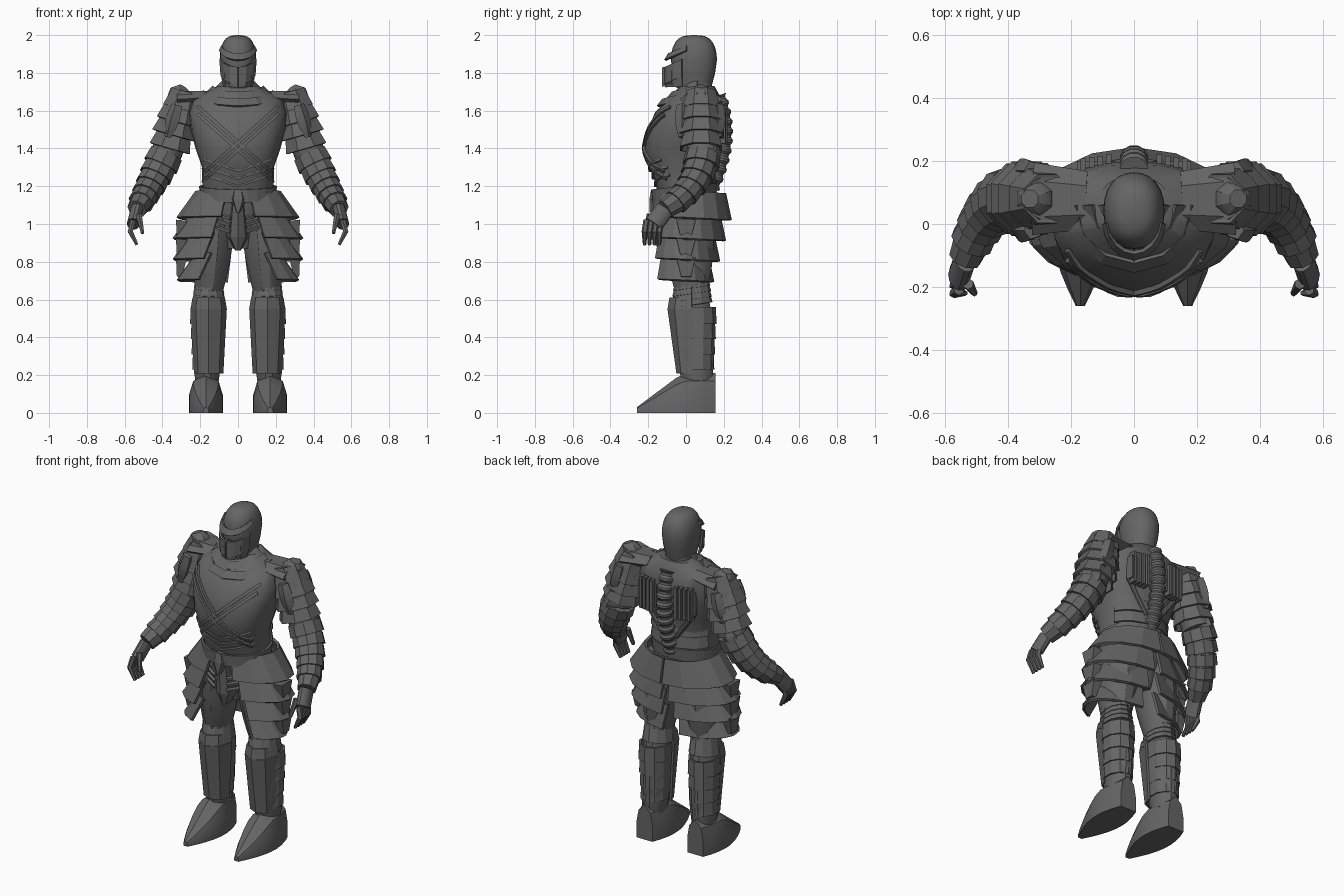
import bpy, bmesh, math
from math import sin, cos, pi, radians
from mathutils import Vector

default_cube = bpy.data.objects.get("Cube")
if default_cube:
    bpy.data.objects.remove(default_cube)

GREY = (.13, .13, .13, 1)
steel = bpy.data.materials.new("dark_steel")
steel.use_nodes = True
steel.diffuse_color = GREY
steel.node_tree.nodes["Principled BSDF"].inputs["Base Color"].default_value = GREY


def finish(name, bm, mirror=False, thick=0, smooth=True):
    bmesh.ops.recalc_face_normals(bm, faces=bm.faces)
    mesh = bpy.data.meshes.new(name)
    bm.to_mesh(mesh)
    bm.free()
    mesh.materials.append(steel)
    if smooth:
        for face in mesh.polygons:
            face.use_smooth = True
        mesh.set_sharp_from_angle(angle=radians(30))
    obj = bpy.data.objects.new(name, mesh)
    bpy.context.collection.objects.link(obj)
    if thick:
        solid = obj.modifiers.new("thickness", "SOLIDIFY")
        solid.thickness, solid.offset = thick, 0
    if mirror:
        obj.modifiers.new("mirror", "MIRROR").use_mirror_merge = False


def skin(name, rings, closed=True, caps=True, **look):
    """Bridge equal-length rings of points into a surface."""
    bm = bmesh.new()
    loops = [[bm.verts.new(point) for point in ring] for ring in rings]
    count = len(loops[0])
    for low, high in zip(loops, loops[1:]):
        for i in range(count if closed else count - 1):
            j = (i + 1) % count
            bm.faces.new((low[i], low[j], high[j], high[i]))
    if closed and caps:
        bm.faces.new(loops[0])
        bm.faces.new(loops[-1])
    finish(name, bm, **look)


def rounded(value, power):
    return math.copysign(abs(value) ** (2 / power), value)


def loft(name, rows, sides=24, power=2.4, **look):
    """Stack of rounded sections, each (half width, front y, back y, z)."""
    rings = []
    for half, front, back, z in rows:
        middle, depth = (front + back) / 2, (back - front) / 2
        angles = [2 * pi * i / sides for i in range(sides)]
        rings.append([(half * rounded(cos(a), power), middle + depth * rounded(sin(a), power), z)
                      for a in angles])
    skin(name, rings, **look)


def plate(name, centre, low, high, arc, steps=8, tilt=0, thick=.012, **look):
    """Curved sheet between two elliptical arcs, each (x radius, y radius, z)."""
    rings = []
    for rx, ry, z in (low, high):
        angles = [radians(arc[0] + (arc[1] - arc[0]) * i / steps) for i in range(steps + 1)]
        rings.append([(centre[0] + rx * cos(a), centre[1] + ry * sin(a), z + tilt * ry * sin(a))
                      for a in angles])
    skin(name, rings, closed=False, thick=thick, smooth=False, **look)


def tube(name, points, radii, sides=12, squash=1, **look):
    """Tube along a path; squash scales its front-to-back depth."""
    rings = []
    for k, point in enumerate(points):
        along = (points[min(k + 1, len(points) - 1)] - points[max(k - 1, 0)]).normalized()
        across = Vector((0, 1, 0)).cross(along).normalized()
        depth = along.cross(across) * squash
        angles = [2 * pi * (i + .5) / sides for i in range(sides)]
        rings.append([point + radii[k] * (across * cos(a) + depth * sin(a)) for a in angles])
    skin(name, rings, **look)


def limb(name, start, end, r_start, r_end, bulge=0, steps=6, **look):
    """Straight tapered tube with an optional swelling in the middle."""
    parts = [i / steps for i in range(steps + 1)]
    tube(name, [start.lerp(end, t) for t in parts],
         [r_start + (r_end - r_start) * t + bulge * sin(pi * t) for t in parts], **look)


def block(name, centre, size, **look):
    bm = bmesh.new()
    bmesh.ops.create_cube(bm, size=1)
    bmesh.ops.scale(bm, vec=size, verts=bm.verts)
    bmesh.ops.translate(bm, vec=centre, verts=bm.verts)
    finish(name, bm, smooth=False, **look)


# Joints of the left side
SHOULDER, ELBOW, BEND = Vector((.3, .08, 1.6)), Vector((.38, .09, 1.37)), Vector((.47, .07, 1.18))
WRIST, KNUCKLE = Vector((.535, -.11, 1.08)), Vector((.555, -.17, 1))
HIP, KNEE, ANKLE = Vector((.12, .01, 1.1)), Vector((.155, .03, .62)), Vector((.165, .06, .15))

# Torso, hips and neck
TORSO = [(.18, -.13, .14, 1.08), (.19, -.165, .15, 1.23), (.19, -.195, .15, 1.3), (.225, -.222, .17, 1.4),
         (.25, -.2, .19, 1.5), (.26, -.165, .2, 1.59), (.24, -.1, .19, 1.66), (.11, -.03, .15, 1.73)]
loft("torso", TORSO)
loft("hips", [(.07, -.08, .1, .87), (.18, -.13, .14, 1.1)])
loft("neck", [(.08, -.02, .14, 1.64), (.07, -.01, .13, 1.8)])


def on_chest(x, z):
    """Point on the front of the torso."""
    for low, high in zip(TORSO, TORSO[1:]):
        if low[-1] <= z <= high[-1]:
            t = (z - low[-1]) / (high[-1] - low[-1])
            half, front, back = (a + (b - a) * t for a, b in zip(low[:3], high[:3]))
            curve = max(0, 1 - abs(x / half) ** 2.4) ** (1 / 2.4)
            return Vector((x, (front + back) / 2 - (back - front) / 2 * curve - .004, z))


def chest_strip(name, start, end, radius):
    steps = 12
    path = [Vector(start).lerp(Vector(end), i / steps) for i in range(steps + 1)]
    tube(name, [on_chest(p.x, p.y) for p in path], [radius] * len(path), sides=4, mirror=True)


# Crossed straps and belly lames
for shift in (-.02, .02):
    chest_strip("cross_strap", (.21, 1.6 + shift), (-.17, 1.26 + shift), .013)
for k in range(3):
    chest_strip("belly_ridge", (.18, 1.26 + .04 * k), (0, 1.2 + .04 * k), .008)
plate("waist_belt", (0, -.01), (.195, .165, 1.13), (.2, .17, 1.2), (0, 360), steps=24, tilt=.1)

# Collar plates and the bridges out to the shoulders
for k in range(3):
    grow, drop = .05 * k, .025 * k
    plate("collar_plate", (0, .06), (.11 + grow, .11 + grow, 1.725 - drop),
          (.08 + grow, .08 + grow, 1.755 - drop), (-180, 0), steps=6, tilt=.25)
limb("shoulder_bridge", Vector((.15, .075, 1.67)), Vector((.32, .08, 1.66)), .04, .05, steps=2,
     sides=6, squash=2.3, smooth=False, mirror=True)

# Helmet: domed core, slanted brow, pointed mask
dome = [radians(15 * i) for i in range(6)]
sections = [(.75, 1.72), (.92, 1.8)] + [(cos(a) ** .6, 1.87 + .13 * sin(a)) for a in dome] + [(.1, 2)]
loft("helmet_core", [(.097 * s, .042 - .122 * s, .042 + .122 * s, z) for s, z in sections], power=2.2)
plate("brow_plate", (0, .02), (.097, .13, 1.925), (.085, .11, 1.95), (-172, -8), tilt=.45)
plate("face_mask", (0, .01), (.075, .113, 1.73), (.09, .12, 1.8), (-165, -15), steps=6, tilt=.05)
plate("cheek_guard", (0, .01), (.09, .12, 1.8), (.097, .118, 1.89), (-165, -15), steps=6, tilt=.5)
plate("mask_ridge", (0, -.02), (.012, .1, 1.73), (.018, .1, 1.83), (-180, 0), steps=2)
for k in range(3):
    base = Vector((.028 + .018 * k, -.1 + .014 * k, 1.74))
    limb("mask_vent", base, base + Vector((.005, 0, .07)), .006, .005, sides=4, mirror=True)

# Ribbed spine column following the back
ribs = 40
tube("spine_column", [Vector((0, .12 + .085 * sin(pi * (.05 + .75 * i / ribs)), 1.19 + .49 * i / ribs))
                      for i in range(ribs + 1)], [.046 if i % 4 < 2 else .036 for i in range(ribs + 1)])

# Slatted back vents with hoses and lower back lames
block("vent_frame", (.12, .175, 1.52), (.12, .05, .14), mirror=True)
for k in range(4):
    block("vent_slat", (.08 + .027 * k, .195 - .004 * k, 1.52), (.018, .05, .19), mirror=True)
limb("back_hose", Vector((.17, .16, 1.46)), Vector((.04, .15, 1.28)), .014, .014, sides=8, mirror=True)
for k in range(3):
    plate("back_lame", (0, 0), (.2, .16, 1.22 + .07 * k), (.19, .15, 1.29 + .07 * k), (20, 160))

# Layered pauldrons wrapped around the upper arm
CREST, RIM = Vector((.275, .08, 1.7)), Vector((.355, .08, 1.42))
limb("pauldron_core", CREST, RIM, .07, .08, bulge=.03, mirror=True)
for k in range(4):
    radius = .116 * sin(pi * (.31 + .1 * k))
    limb("pauldron_lame", CREST.lerp(RIM, k / 4), CREST.lerp(RIM, (k + 1.3) / 4), radius * .8, radius * 1.05,
         steps=2, sides=8, caps=False, thick=.012, smooth=False, mirror=True)
limb("pauldron_knob", Vector((.31, .08, 1.67)), Vector((.33, .08, 1.73)), .065, .03, bulge=.01,
     sides=8, smooth=False, mirror=True)
for y in (-.02, .17):
    limb("pauldron_stud", Vector((.32, y, 1.63)), Vector((.37, y, 1.46)), .03, .02, bulge=.015,
         sides=5, smooth=False, mirror=True)


def on_forearm(t):
    return ELBOW.lerp(BEND, t).lerp(BEND.lerp(WRIST, t), t)


# Arms, forearm bands and gauntlets
limb("upper_arm", SHOULDER, ELBOW, .09, .085, mirror=True)
steps = 8
tube("forearm", [on_forearm(i / steps) for i in range(steps + 1)],
     [.086 - .005 * i for i in range(steps + 1)], mirror=True)
limb("elbow_guard", ELBOW + Vector((0, .05, .05)), ELBOW + Vector((.04, .03, -.05)), .035, .03,
     bulge=.02, sides=6, smooth=False, mirror=True)
for k in range(5):
    radius = .094 - .007 * k
    limb("forearm_band", on_forearm(k / 6), on_forearm((k + 1) / 6), radius * .94, radius,
         steps=1, sides=10, caps=False, thick=.01, smooth=False, mirror=True)
limb("gauntlet_cuff", on_forearm(.8), WRIST, .063, .053, sides=8, smooth=False, mirror=True)

# Hands with curled fingers
limb("palm", WRIST, KNUCKLE, .034, .034, squash=1.5, mirror=True)
for k in range(4):
    root = KNUCKLE + Vector((0, (k - 1.5) * .026, .02))
    tube("finger", [root, root + Vector((.015, -.01, -.06)), root + Vector((-.02, -.01, -.13))],
         [.017, .016, .009], sides=6, mirror=True)
thumb_root = KNUCKLE + Vector((-.03, -.02, .05))
limb("thumb", thumb_root, thumb_root + Vector((-.02, -.03, -.1)), .018, .01, sides=6, mirror=True)

# Legs
limb("thigh", HIP, KNEE, .105, .07, bulge=.02, squash=1.2, mirror=True)
limb("calf", KNEE, ANKLE, .07, .062, bulge=.016, squash=1.3, mirror=True)
for k in range(4):
    z, radius = .57 + .03 * k, .085 - .004 * k
    plate("knee_lame", KNEE.xy, (radius, radius + .02, z), (radius - .008, radius + .01, z + .035),
          (0, 360), steps=12, tilt=.15, mirror=True)
    z, radius = .23 + .08 * k, .074 + .004 * k
    plate("calf_lame", ANKLE.xy, (radius, radius + .01, z), (radius - .004, radius + .006, z + .09),
          (-50, 230), mirror=True)
plate("shin_guard", KNEE.xy, (.072, .075, .21), (.09, .122, .55), (-180, 0), steps=4, mirror=True)
plate("knee_cap", KNEE.xy, (.09, .122, .55), (.08, .112, .61), (-180, 0), steps=4, mirror=True)

# Pointed boots
half_outline = [(1, 0), (1, .45), (.75, .8)]
outline = [(-u, v) for u, v in half_outline] + [(0, 1)] + half_outline[::-1]
foot_rings = []
for i in range(9):
    t = i / 8
    half, height = .09 * sin(pi * (.2 + .75 * t)), .21 - .18 * max(0, (t - .42) / .58)
    foot_rings.append([(.17 + half * u, .155 - .415 * t, height * v) for u, v in outline])
skin("boot", foot_rings, mirror=True)

# Skirt of flared, overlapping hip plates with pointed side tabs
for k in range(4):
    top, width, depth = 1.17 - .11 * k, .35 - .02 * abs(k - 1.5), .21 - .015 * k
    plate("hip_plate", (0, .025 - .015 * k), (width, depth, top - .14), (width - .1, depth - .03, top),
          (8 * k - 74, 89 - 3 * k), steps=7, tilt=-.05, thick=.016, mirror=True)
for k in range(3):
    top = Vector((.3, 0, 1.02 - .1 * k))
    limb("hip_tab", top, top + Vector((.01, 0, -.1)), .04, .02, steps=1, sides=4, squash=1.8,
         smooth=False, mirror=True)

# Front guard below the belt
loft("loin_guard", [(.015, -.15, -.05, .86), (.055, -.17, 0, .93), (.03, -.185, 0, 1.16)], sides=8, smooth=False)
loft("belt_buckle", [(.01, -.2, -.1, 1.06), (.045, -.2, -.1, 1.13), (.03, -.19, -.1, 1.18)], sides=6, smooth=False)
for k in range(3):
    height = Vector((0, 0, .035 * k))
    limb("loin_strap", Vector((.04, -.16, .96)) + height, Vector((.11, -.13, .98)) + height, .012, .012,
         sides=5, mirror=True)
